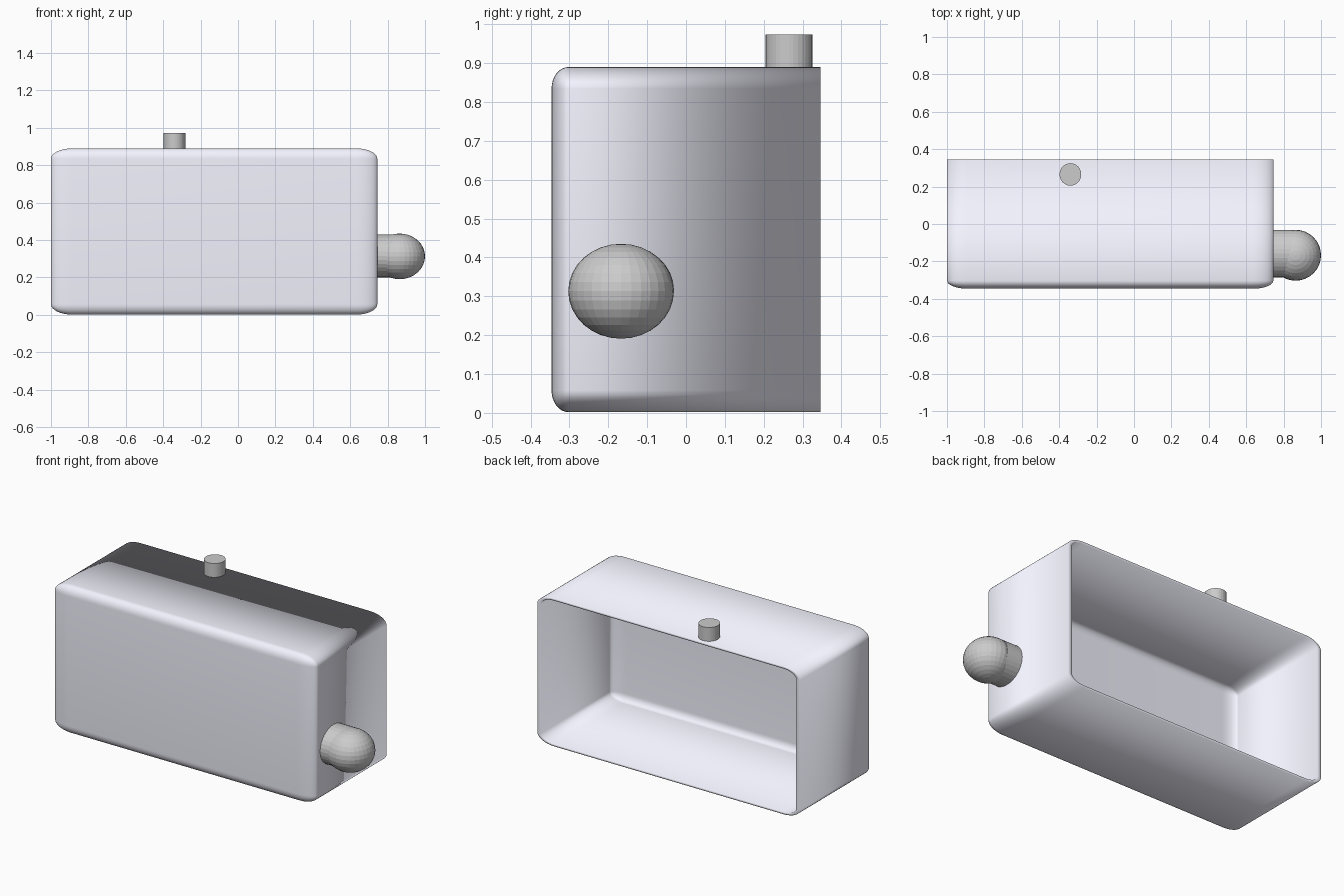
import bpy, bmesh
from math import radians

if "Cube" in bpy.data.objects:
    bpy.data.objects.remove(bpy.data.objects["Cube"])


def mesh_object(name, bm, loc, scale):
    mesh = bpy.data.meshes.new(name)
    bm.to_mesh(mesh)
    bm.free()
    ob = bpy.data.objects.new(name, mesh)
    bpy.context.collection.objects.link(ob)
    ob.location, ob.scale = loc, scale
    return ob


def cylinder(name, loc, scale, rot=(0, 0, 0)):
    bpy.ops.mesh.primitive_cylinder_add(vertices=32, radius=1, depth=1, location=loc, rotation=rot)
    ob = bpy.context.object
    ob.name, ob.scale = name, scale
    return ob


# housing: unit cube rounded everywhere except the open back, then stretched
bm = bmesh.new()
bmesh.ops.create_cube(bm, size=1)
back = next(f for f in bm.faces if f.normal.y > 0.9)
rim = set(back.edges)
bmesh.ops.delete(bm, geom=[back], context='FACES_ONLY')
bmesh.ops.bevel(bm, geom=[e for e in bm.edges if e not in rim], offset=0.063,
                segments=8, profile=0.5, affect='EDGES')
housing = mesh_object("housing", bm, (-0.1275, 0, 0.446), (1.745, 0.692, 0.888))

# thin inner wall
shell = housing.modifiers.new("wall", 'SOLIDIFY')
shell.thickness = 0.0145
shell.offset = -1
shell.use_even_offset = True

mat = bpy.data.materials.new("pale_plastic")
mat.diffuse_color = (0.9, 0.9, 1.0, 1)
mat.use_nodes = True
mat.node_tree.nodes["Principled BSDF"].inputs["Base Color"].default_value = mat.diffuse_color
housing.data.materials.append(mat)
bpy.context.view_layer.objects.active = housing
housing.select_set(True)
bpy.ops.object.shade_smooth_by_angle(angle=radians(35))

# button on top
cylinder("top_button", (-0.34, 0.265, 0.93), (0.058, 0.06, 0.086))

# side knob: neck and faceted ball
cylinder("knob_neck", (0.795, -0.158, 0.316), (0.115, 0.127, 0.105), (0, radians(90), 0))
bpy.ops.mesh.primitive_uv_sphere_add(segments=32, ring_count=16, radius=1, location=(0.864, -0.167, 0.313))
ball = bpy.context.object
ball.name, ball.scale = "knob_ball", (0.136, 0.136, 0.122)
